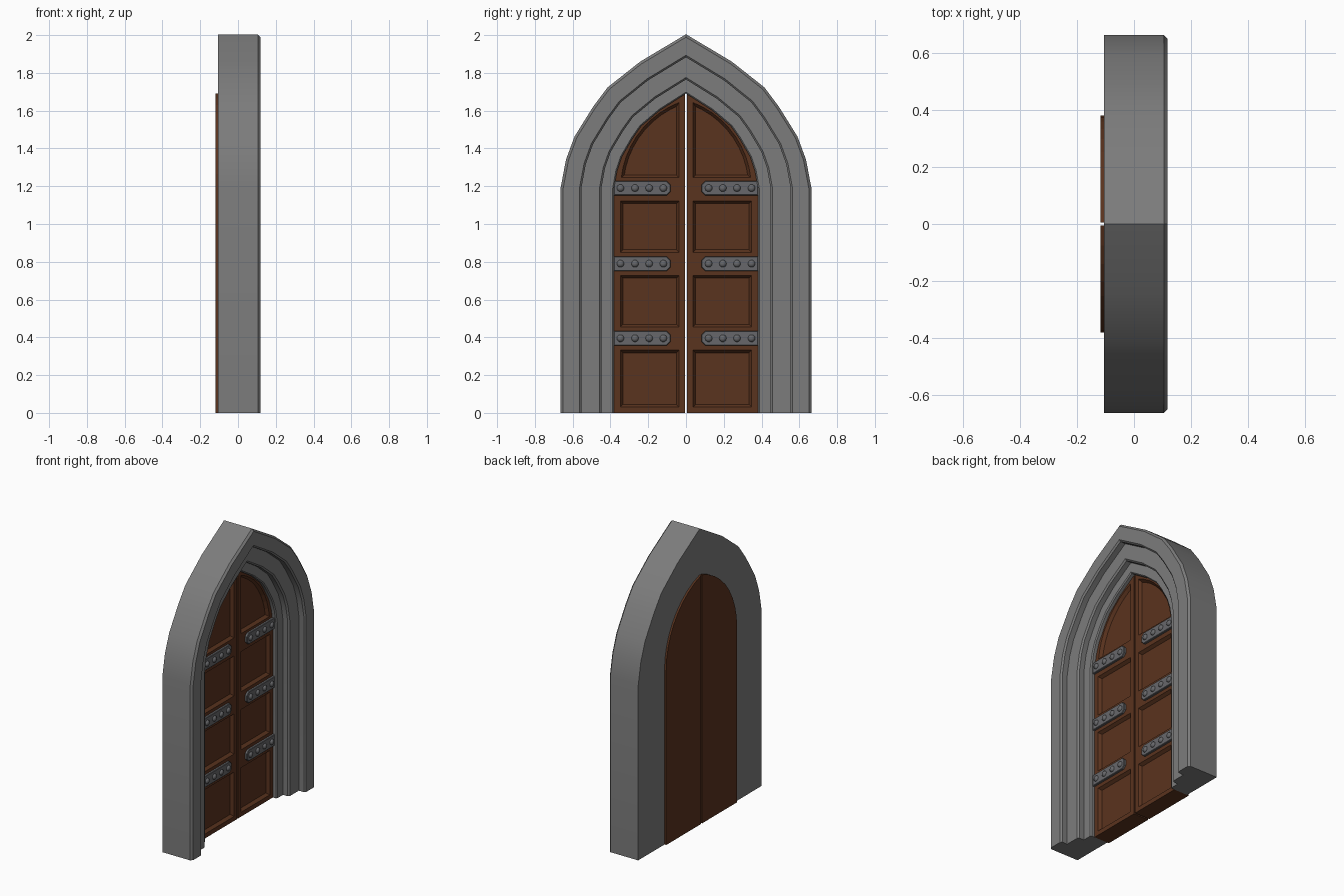
import bpy, bmesh, math
from mathutils import Vector, Matrix

if "Cube" in bpy.data.objects:
    bpy.data.objects.remove(bpy.data.objects["Cube"])


def material(name, r, g, b):
    m = bpy.data.materials.new(name)
    m.diffuse_color = (r, g, b, 1)
    m.use_nodes = True
    m.node_tree.nodes["Principled BSDF"].inputs["Base Color"].default_value = m.diffuse_color
    return m


wood = material("brown_wood", .102, .033, .013)
stone = material("grey_stone", .2, .2, .2)
iron = material("dark_iron", .135, .137, .145)

SPRING = 1.19
# half of the pointed arch, normalised: (width, rise) from spring to apex
ARCH = [(1, 0), (.957, .185), (.889, .335), (.74, .53), (.625, .655), (.364, .823), (0, 1)]


def arch(w):
    """Half arch outline (y, z) of the stone for a given half width."""
    h = 0.505 + (w - 0.385) * 0.305 / 0.275
    return [(a * w, SPRING + b * h) for a, b in ARCH]


def arc(r, y_end, z_start, n=9):
    """Smooth door arc from height z_start to the middle at y_end."""
    c = .141
    a0 = math.asin((z_start - SPRING) / r)
    a1 = math.acos((y_end + c) / r)
    angles = [a0 + (a1 - a0) * i / n for i in range(n + 1)]
    return [(r * math.cos(a) - c, SPRING + r * math.sin(a)) for a in angles]


def finish(bm, name, mat, angle=None):
    bmesh.ops.recalc_face_normals(bm, faces=bm.faces)
    me = bpy.data.meshes.new(name)
    bm.to_mesh(me)
    bm.free()
    ob = bpy.data.objects.new(name, me)
    bpy.context.collection.objects.link(ob)
    me.materials.append(mat)
    if angle:
        bpy.ops.object.select_all(action='DESELECT')
        ob.select_set(True)
        bpy.context.view_layer.objects.active = ob
        bpy.ops.object.shade_smooth_by_angle(angle=math.radians(angle))
    return ob


def loft(bm, layers):
    """Closed solid through (x, outline) layers, capped at both ends."""
    rings = [[bm.verts.new((x, y, z)) for y, z in pts] for x, pts in layers]
    n = len(rings[0])
    for a, b in zip(rings, rings[1:]):
        for i in range(n):
            j = (i + 1) % n
            bm.faces.new((a[i], a[j], b[j], b[i]))
    bm.faces.new(rings[0])
    bm.faces.new(rings[-1])


def inset(pts, d):
    """Shrink a counter-clockwise outline by d."""
    out = []
    for i, p in enumerate(pts):
        p = Vector(p)
        e1 = (p - Vector(pts[i - 1])).normalized()
        e2 = (Vector(pts[(i + 1) % len(pts)]) - p).normalized()
        n1, n2 = Vector((-e1.y, e1.x)), Vector((-e2.y, e2.x))
        out.append(tuple(p + (n1 + n2) * d / (1 + n1.dot(n2))))
    return out


def rect(y0, y1, z0, z1):
    return [(y0, z0), (y1, z0), (y1, z1), (y0, z1)]


# stone surround: stepped moulding section (half width, depth) swept along arch
SECTION = [(.664, -.105), (.664, .105), (.65, .118), (.564, .118), (.554, .108),
           (.554, .07), (.458, .07), (.448, .06), (.448, .025), (.388, .025),
           (.381, .018), (.381, -.105)]
bm = bmesh.new()
rings = []
for w, x in SECTION:
    half = [(w, 0)] + arch(w)
    path = half + [(-y, z) for y, z in reversed(half[:-1])]
    rings.append([bm.verts.new((x, y, z)) for y, z in path])
for k, a in enumerate(rings):
    b = rings[(k + 1) % len(rings)]
    for i in range(len(a) - 1):
        bm.faces.new((a[i], a[i + 1], b[i + 1], b[i]))
for end in (0, -1):
    bm.faces.new([r[end] for r in rings])
finish(bm, "stone_surround", stone, 25)

# door layout
BACK, FRONT, DEPTH, SLOPE = -.118, -.004, .02, .014
leaf = [(.005, 0), (.381, 0)] + arc(.522, .005, SPRING)
panels = [rect(.036, .348, a, b) for a, b in ((.03, .332), (.455, .728), (.85, 1.122))]
panels.append([(.036, 1.245)] + arc(.487, .036, 1.245))

for side, s in (("left", -1), ("right", 1)):
    flip = Matrix.Diagonal((1, s, 1, 1))

    # door leaf with sunken panels
    bm = bmesh.new()
    loft(bm, [(BACK, leaf), (FRONT, leaf)])
    bm.transform(flip)
    door = finish(bm, side + "_door_leaf", wood)
    bm = bmesh.new()
    for p in panels:
        loft(bm, [(FRONT + .01, p), (FRONT, p), (FRONT - DEPTH, inset(p, SLOPE))])
    bm.transform(flip)
    cutter = finish(bm, side + "_panel_cutter", wood)
    cutter.hide_render = True
    mod = door.modifiers.new("panels", 'BOOLEAN')
    mod.operation, mod.solver, mod.object = 'DIFFERENCE', 'EXACT', cutter
    dg = bpy.context.evaluated_depsgraph_get()
    carved = bpy.data.meshes.new_from_object(door.evaluated_get(dg))
    door.modifiers.clear()
    door.data = carved
    bpy.data.objects.remove(cutter)

    # iron hinge straps with rivets
    for k, z in enumerate((.395, .79, 1.19)):
        c, h, y0, y1 = .02, .038, .082, .381
        strap = [(y0 + c, z - h), (y1, z - h), (y1, z + h),
                 (y0 + c, z + h), (y0, z + h - c), (y0, z - h + c)]
        bm = bmesh.new()
        loft(bm, [(FRONT - .005, strap), (FRONT + .012, strap), (FRONT + .015, inset(strap, .003))])
        bm.transform(flip)
        finish(bm, f"{side}_hinge_strap_{k + 1}", iron)
        bm = bmesh.new()
        for y in (.12, .195, .27, .347):
            bmesh.ops.create_uvsphere(
                bm, u_segments=10, v_segments=6, radius=.02,
                matrix=Matrix.Translation((FRONT + .014, s * y, z))
                @ Matrix.Diagonal((.7, 1, 1, 1)) @ Matrix.Rotation(math.pi / 2, 4, 'Y'))
        finish(bm, f"{side}_strap_rivets_{k + 1}", iron, 50)
